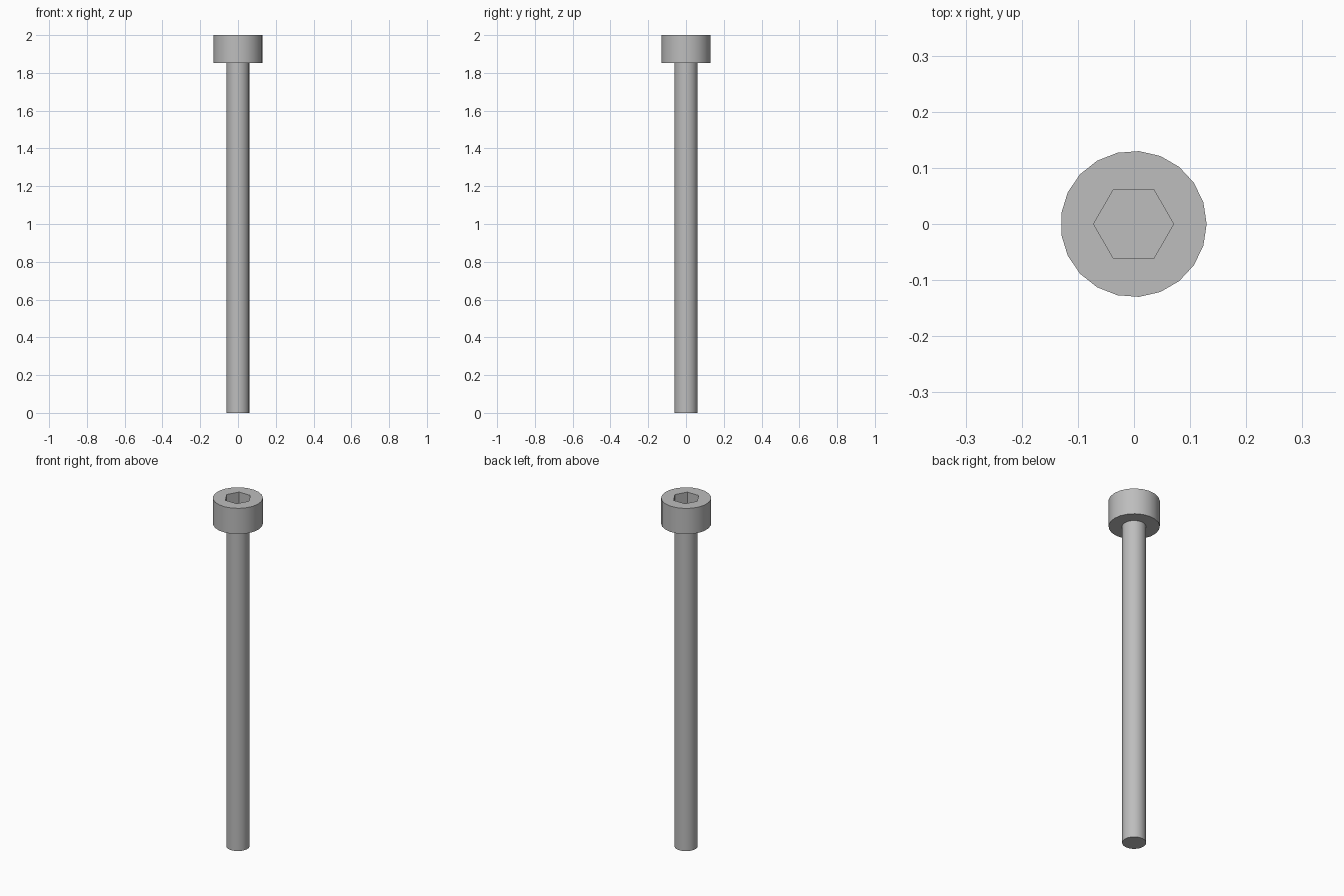
import bpy
import bmesh
import math

cube = bpy.data.objects.get("Cube")
if cube:
    bpy.data.objects.remove(cube, do_unlink=True)

# Dimensions
SIDES = 21
HEAD_R, SHAFT_R, SOCKET_R = 0.1302, 0.061, 0.0713
TOP, HEAD_BASE, SOCKET_FLOOR = 2.0, 1.852, 1.925
# An odd-sided head is slightly lopsided in x, so shift to centre it
X_SHIFT = -HEAD_R * (1 - math.cos(math.pi / SIDES)) / 2

steel = bpy.data.materials.new("steel grey")
steel.use_nodes = True
GREY = (0.51, 0.51, 0.51, 1)
steel.diffuse_color = GREY
steel.node_tree.nodes["Principled BSDF"].inputs["Base Color"].default_value = GREY


def ring(bm, radius, z, sides):
    """Regular polygon of vertices with one corner on +x."""
    step = math.tau / sides
    return [bm.verts.new((X_SHIFT + radius * math.cos(i * step),
                          radius * math.sin(i * step), z)) for i in range(sides)]


def wall(bm, lower, upper):
    """Side faces between two matching rings."""
    n = len(lower)
    for i in range(n):
        j = (i + 1) % n
        bm.faces.new((lower[i], lower[j], upper[j], upper[i]))


def finish(bm, name):
    bmesh.ops.recalc_face_normals(bm, faces=bm.faces)
    mesh = bpy.data.meshes.new(name)
    bm.to_mesh(mesh)
    bm.free()
    mesh.materials.append(steel)
    obj = bpy.data.objects.new(name, mesh)
    bpy.context.collection.objects.link(obj)
    bpy.ops.object.select_all(action='DESELECT')
    obj.select_set(True)
    bpy.context.view_layer.objects.active = obj
    bpy.ops.object.shade_smooth_by_angle(angle=math.radians(30))


# Shaft, seated a little way into the head
bm = bmesh.new()
tip = ring(bm, SHAFT_R, 0, SIDES)
neck = ring(bm, SHAFT_R, HEAD_BASE + 0.02, SIDES)
wall(bm, tip, neck)
bm.faces.new(tip)
bm.faces.new(neck)
finish(bm, "shaft")

# Cylindrical head with a hexagonal socket
bm = bmesh.new()
base = ring(bm, HEAD_R, HEAD_BASE, SIDES)
rim = ring(bm, HEAD_R, TOP, SIDES)
socket_floor = ring(bm, SOCKET_R, SOCKET_FLOOR, 6)
socket_rim = ring(bm, SOCKET_R, TOP, 6)
wall(bm, base, rim)
wall(bm, socket_floor, socket_rim)
bm.faces.new(base)
bm.faces.new(socket_floor)
# Flat top face around the socket
top_edges = [e for e in bm.edges if all(abs(v.co.z - TOP) < 1e-5 for v in e.verts)]
bmesh.ops.triangle_fill(bm, edges=top_edges, use_beauty=True, normal=(0, 0, 1))
finish(bm, "socket_head")
